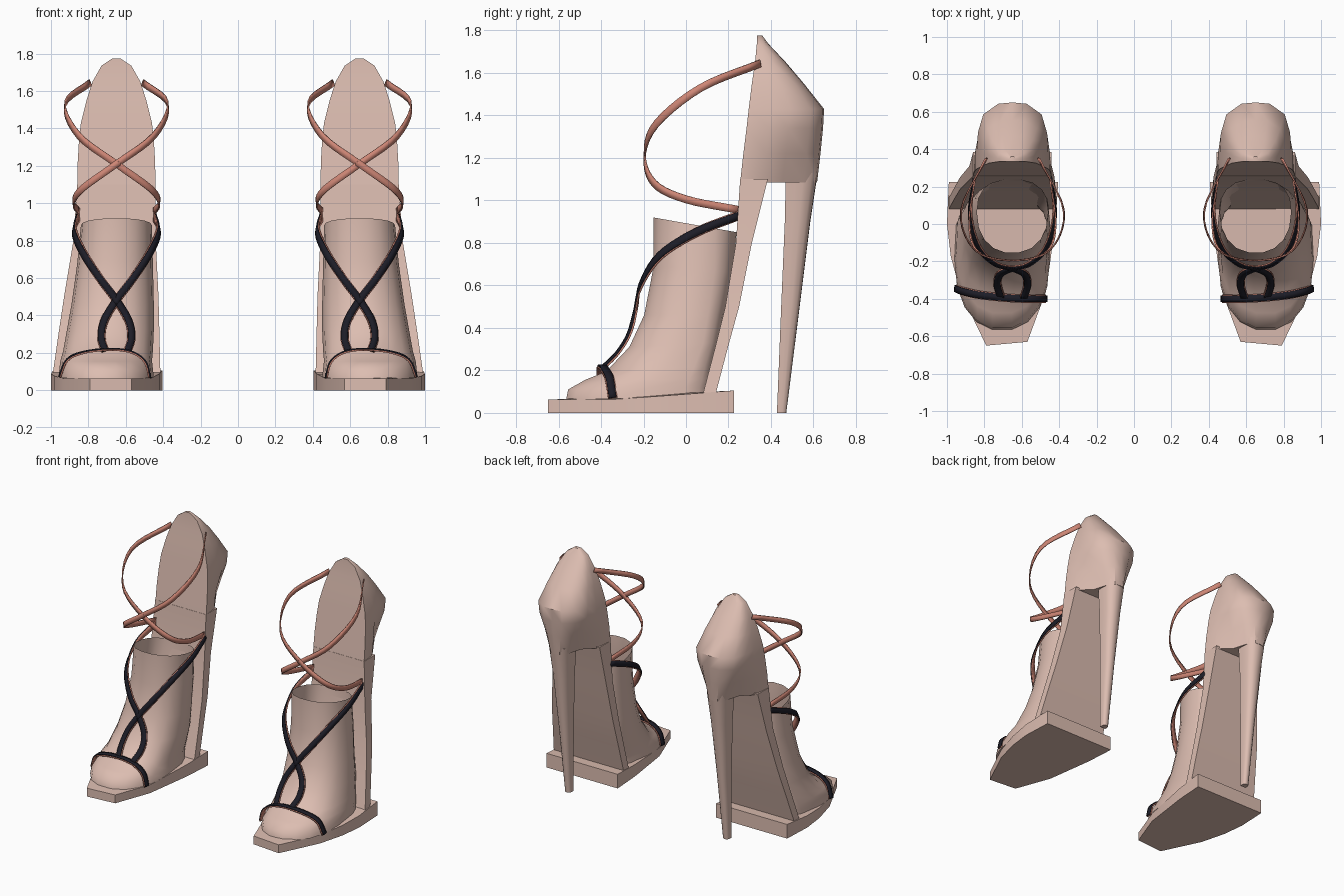
import bpy, bmesh, math
from mathutils import Vector

cube = bpy.data.objects.get("Cube")
if cube:
    bpy.data.objects.remove(cube, do_unlink=True)

CX = 0.65  # middle of one shoe; the other is mirrored


def material(name, rgb):
    m = bpy.data.materials.new(name)
    m.use_nodes = True
    m.diffuse_color = (*rgb, 1)
    bsdf = next(n for n in m.node_tree.nodes if n.type == 'BSDF_PRINCIPLED')
    bsdf.inputs["Base Color"].default_value = (*rgb, 1)
    bsdf.inputs["Roughness"].default_value = 0.7
    return m


nude = material("nude", (0.72, 0.51, 0.44))
salmon = material("salmon", (0.62, 0.24, 0.18))
black = material("black", (0.012, 0.012, 0.02))


def finish(name, bm, mat, thickness=0, smooth=0):
    """Turn a bmesh into an object mirrored into a pair."""
    bmesh.ops.recalc_face_normals(bm, faces=bm.faces)
    me = bpy.data.meshes.new(name)
    bm.to_mesh(me)
    bm.free()
    me.materials.append(mat)
    ob = bpy.data.objects.new(name, me)
    bpy.context.collection.objects.link(ob)
    if smooth:
        bpy.ops.object.select_all(action='DESELECT')
        ob.select_set(True)
        bpy.context.view_layer.objects.active = ob
        bpy.ops.object.shade_smooth_by_angle(angle=math.radians(smooth))
    if thickness:
        s = ob.modifiers.new("thickness", 'SOLIDIFY')
        s.thickness = thickness
        s.offset = 0
    mir = ob.modifiers.new("pair", 'MIRROR')
    mir.use_mirror_merge = False
    return ob


def loft(name, rings, mat, cap_start=True, cap_end=True, smooth=40):
    bm = bmesh.new()
    loops = [[bm.verts.new(p) for p in r] for r in rings]
    for a, b in zip(loops, loops[1:]):
        for i in range(len(a)):
            j = (i + 1) % len(a)
            bm.faces.new((a[i], a[j], b[j], b[i]))
    if cap_start:
        bm.faces.new(loops[0])
    if cap_end:
        bm.faces.new(loops[-1])
    return finish(name, bm, mat, smooth=smooth)


# Platform sole, rising slightly toward the back
outline = [(0.57, -0.63), (0.79, -0.65), (0.93, -0.36), (0.98, -0.17), (1.0, 0.0),
           (0.99, 0.225), (0.405, 0.225), (0.42, 0.0), (0.47, -0.36)]
loft("platform_sole",
     [[(x, y, 0) for x, y in outline],
      [(x, y, 0.062 + 0.075 * max(0, y + 0.35)) for x, y in outline]], nude, smooth=25)


# Foot upper, open at the ankle
def foot_ring(yf, yb, xl, xr, zf, zb, power, n=18):
    ring = []
    cy = yf + (yb - yf) * 0.55
    for i in range(n):
        a = math.tau * i / n
        c, s = math.cos(a), math.sin(a)
        e = power if s > 0 else 0.9
        x = (xl + xr) / 2 + (xr - xl) / 2 * math.copysign(abs(c) ** e, c)
        y = cy + ((yb - cy) if s > 0 else (cy - yf)) * math.copysign(abs(s) ** e, s)
        ring.append((x, y, zf + (zb - zf) * (y - yf) / (yb - yf)))
    return ring


foot = [(-0.57, 0.12, 0.45, 0.96, 0.06, 0.08, 0.5),
        (-0.56, 0.125, 0.455, 0.955, 0.11, 0.12, 0.5),
        (-0.48, 0.13, 0.46, 0.95, 0.155, 0.16, 0.5),
        (-0.38, 0.135, 0.455, 0.935, 0.195, 0.22, 0.5),
        (-0.27, 0.16, 0.45, 0.915, 0.31, 0.33, 0.5),
        (-0.20, 0.185, 0.45, 0.89, 0.46, 0.46, 0.6),
        (-0.155, 0.225, 0.455, 0.86, 0.69, 0.66, 0.7),
        (-0.155, 0.24, 0.46, 0.84, 0.92, 0.85, 0.8)]
loft("foot_upper", [foot_ring(*r) for r in foot], nude, cap_end=False, smooth=50)

# Shank slab sweeping from the platform up to the heel cup
shank = [(0.09, 0.08, 0.14, 0.415, 0.99), (0.3, 0.135, 0.195, 0.42, 0.96),
         (0.5, 0.185, 0.25, 0.425, 0.93), (0.8, 0.235, 0.31, 0.44, 0.88),
         (1.1, 0.255, 0.385, 0.442, 0.86)]
loft("shank", [[(xl, yf, z), (xr, yf, z), (xr, yb, z), (xl, yb, z)]
               for z, yf, yb, xl, xr in shank], nude)

# Heel sections: flat at the front, rounded or pinched at the back
FULL = [(1, 0), (1, 0.3), (0.97, 0.55), (0.82, 0.82), (0.4, 0.98)]
PINCHED = [(1, 0), (0.95, 0.3), (0.5, 0.55), (0.36, 0.78), (0.17, 0.98)]


def heel_ring(z, yf, yb, w, pinch=0):
    side = [(w * (a[0] + (b[0] - a[0]) * pinch), yf + (yb - yf) * a[1])
            for a, b in zip(FULL, PINCHED)]
    return ([(CX + x, y, z) for x, y in side] + [(CX, yb, z)] +
            [(CX - x, y, z) for x, y in reversed(side)])


cup = [(1.775, 0.335, 0.36, 0.02), (1.735, 0.333, 0.39, 0.08), (1.65, 0.325, 0.47, 0.128),
       (1.55, 0.31, 0.555, 0.16), (1.43, 0.295, 0.65, 0.19), (1.34, 0.285, 0.645, 0.2, 0.15),
       (1.22, 0.27, 0.633, 0.207, 0.6), (1.085, 0.255, 0.617, 0.209, 1)]
loft("heel_cup", [heel_ring(*r) for r in cup], nude)

spike = [(1.13, 0.47, 0.62, 0.078), (0.9, 0.465, 0.585, 0.06), (0.5, 0.448, 0.535, 0.04),
         (0, 0.428, 0.472, 0.024)]
loft("stiletto_heel", [heel_ring(*r) for r in spike], nude)


# Straps: flat ribbons facing away from a pivot
def smooth_path(pts, steps=5):
    pts = [Vector(p) for p in pts]
    ext = [2 * pts[0] - pts[1]] + pts + [2 * pts[-1] - pts[-2]]
    out = []
    for a, b, c, d in zip(ext, ext[1:], ext[2:], ext[3:]):
        for k in range(steps):
            t = k / steps
            out.append(0.5 * (2 * b + (c - a) * t + (2 * a - 5 * b + 4 * c - d) * t * t
                              + (3 * b - a - 3 * c + d) * t ** 3))
    return out + [pts[-1]]


def ribbon(name, pts, width, mat, pivot, lift=0.0):
    path = smooth_path(pts)
    bm = bmesh.new()
    last = None
    for i, p in enumerate(path):
        tangent = (path[min(i + 1, len(path) - 1)] - path[max(i - 1, 0)]).normalized()
        out = (p - pivot(p)).normalized()
        across = tangent.cross(out).normalized() * width / 2
        p = p + out * lift
        pair = [bm.verts.new(p - across), bm.verts.new(p + across)]
        if last:
            bm.faces.new((last[0], last[1], pair[1], pair[0]))
        last = pair
    finish(name, bm, mat, thickness=0.008, smooth=30)


def lined_strap(name, pts, width, pivot):
    ribbon(name, pts, width, black, pivot, 0.008)
    ribbon(name + "_lining", pts, width + 0.008, salmon, pivot)


def ankle_axis(p):
    return Vector((CX, 0.08, p.z))


def instep_axis(p):
    return Vector((CX, 0.1, p.z - 0.3 * (1 - p.z)))


def toe_axis(p):
    return Vector((0.71, p.y, 0.0))


ankle = [(0.14, 0.35, 1.645), (0.275, 0.07, 1.53), (0.2, -0.14, 1.36), (0, -0.195, 1.21),
         (-0.18, -0.15, 1.08), (-0.23, 0.0, 1.005), (-0.2, 0.25, 0.955)]
instep = [(0.2, 0.25, 0.93), (0.222, 0.05, 0.85), (0.18, -0.12, 0.74), (0.09, -0.21, 0.6),
          (0, -0.235, 0.48), (-0.065, -0.265, 0.37), (-0.08, -0.32, 0.28), (-0.06, -0.39, 0.21)]
for side, s in (("left", 1), ("right", -1)):
    ribbon("ankle_strap_" + side, [(CX + s * x, y, z) for x, y, z in ankle],
           0.036, salmon, ankle_axis)
    lined_strap("instep_strap_" + side, [(CX + s * x, y, z) for x, y, z in instep],
                0.036, instep_axis)

toe = [(0.475, -0.40, 0.065), (0.5, -0.4, 0.15), (0.57, -0.4, 0.2), (0.68, -0.395, 0.215),
       (0.82, -0.38, 0.2), (0.91, -0.36, 0.16), (0.95, -0.345, 0.07)]
lined_strap("toe_strap", toe, 0.036, toe_axis)
